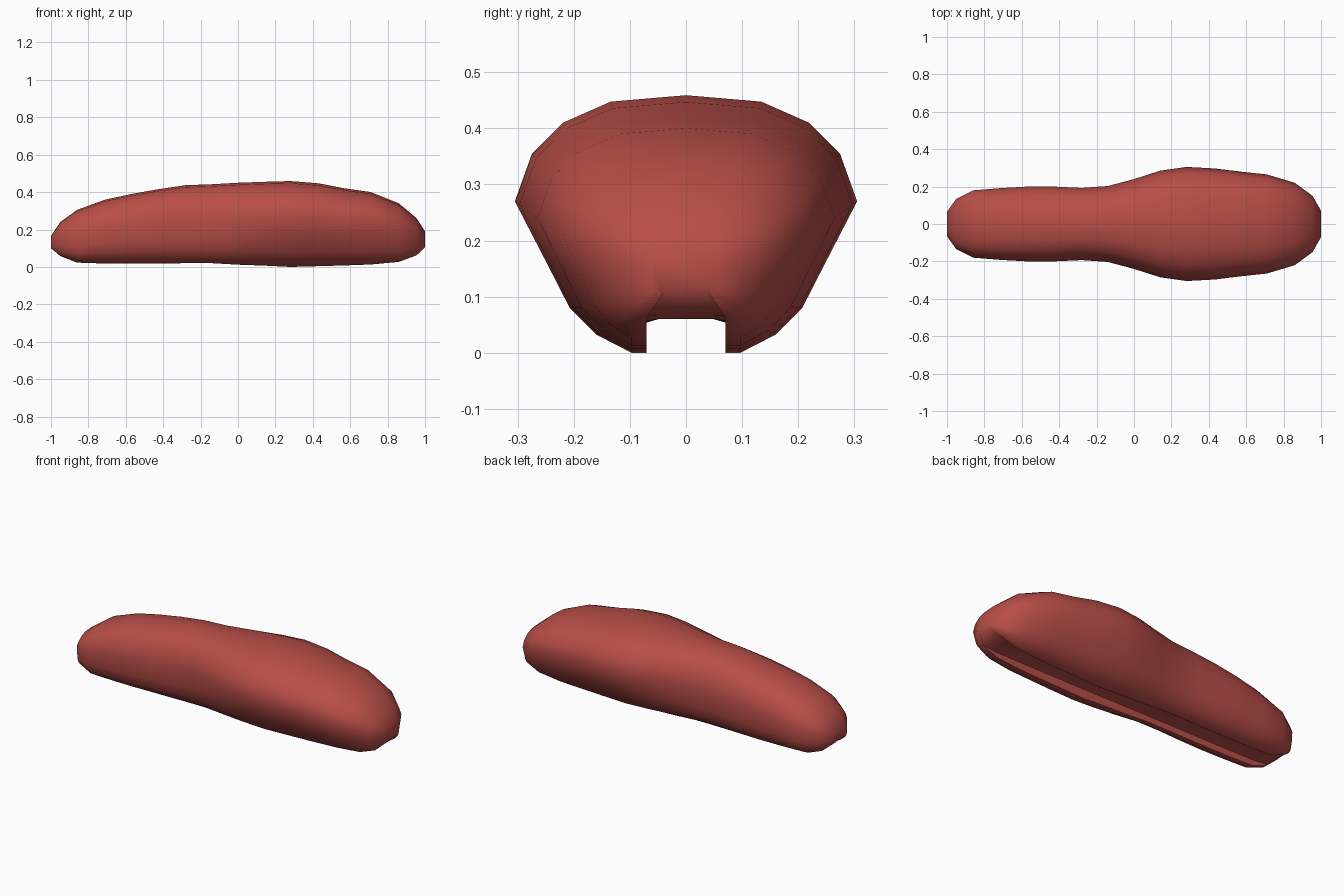
import bpy, bmesh, math

if "Cube" in bpy.data.objects:
    bpy.data.objects.remove(bpy.data.objects["Cube"])

# stations along the body: x, half width, top z, bottom z
STATIONS = [
    (-1.0, .065, .165, .10), (-.95, .135, .24, .058), (-.86, .18, .305, .023),
    (-.71, .192, .36, .018), (-.57, .20, .39, .017), (-.43, .20, .415, .018),
    (-.28, .193, .437, .02), (-.14, .203, .442, .02), (0, .24, .45, .012),
    (.14, .285, .455, .007), (.28, .305, .459, 0), (.43, .297, .447, .004),
    (.57, .28, .42, .008), (.71, .265, .40, .013), (.86, .22, .34, .027),
    (.955, .15, .26, .062), (1.0, .07, .19, .105)]


def section(x, w, top, bot):
    """Half cross-section from top centre down to slot centre."""
    h = top - bot
    t = min(max((x + .25) / .5, 0), 1)          # 0 = narrow end, 1 = wide end
    e, s = min(.097, .75 * w), min(.07, .6 * w)  # lower edge, slot wall
    slot = max(.06, bot + .004)
    mix = lambda a, b: a + (b - a) * t
    pts = [(0, top), (.44 * w, bot + .975 * h), (.72 * w, bot + .893 * h),
           (.90 * w, bot + .773 * h), (w, bot + .588 * h)]
    for z, a, b in ((.316, .93, .69), (.174, .78, .53), (.07, .46, .30)):
        pts.append((e + (w - e) * mix(a, b), bot + z * h))
    pts += [(e, bot), (s, bot), (s, bot + .9 * (slot - bot)),
            (.7 * s, slot), (0, slot)]
    return pts


# body: loft of mirrored sections with a groove underneath
bm = bmesh.new()
rings = []
for st in STATIONS:
    half = section(*st)
    loop = half + [(-y, z) for y, z in half[-2:0:-1]]
    rings.append([bm.verts.new((st[0], y, z)) for y, z in loop])
n = len(rings[0])
for a, b in zip(rings, rings[1:]):
    for i in range(n):
        j = (i + 1) % n
        bm.faces.new((a[i], a[j], b[j], b[i]))
bm.faces.new(rings[0])
bm.faces.new(rings[-1])
bmesh.ops.recalc_face_normals(bm, faces=bm.faces)
me = bpy.data.meshes.new("grooved_body")
bm.to_mesh(me)
bm.free()

red = bpy.data.materials.new("brick_red")
red.diffuse_color = (.48, .076, .064, 1)
red.use_nodes = True
red.node_tree.nodes["Principled BSDF"].inputs["Base Color"].default_value = red.diffuse_color
me.materials.append(red)
body = bpy.data.objects.new("grooved_body", me)
bpy.context.collection.objects.link(body)
bpy.context.view_layer.objects.active = body
body.select_set(True)
bpy.ops.object.shade_smooth_by_angle(angle=math.radians(60))
